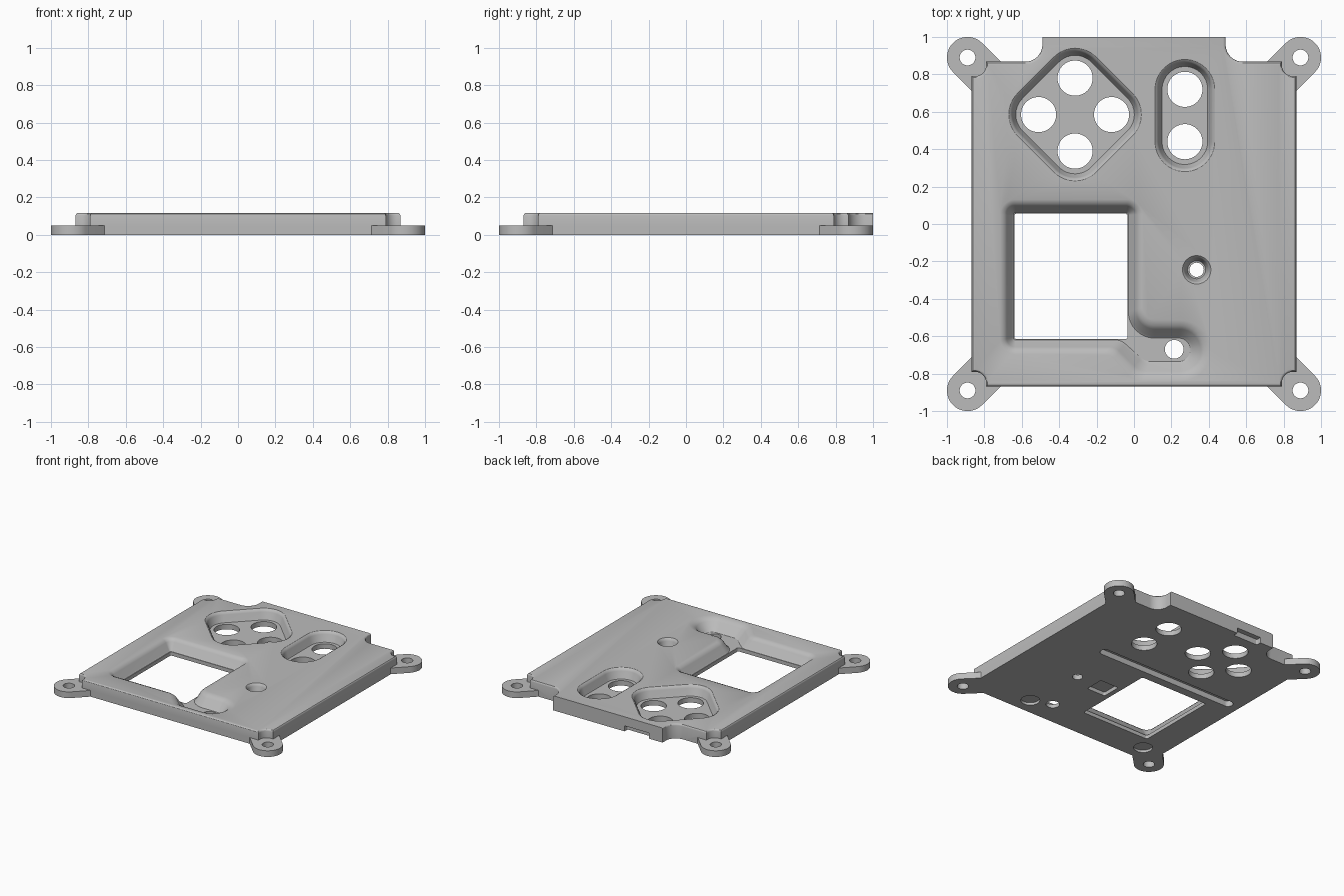
import bpy, bmesh, math
from mathutils import Vector

cube = bpy.data.objects.get("Cube")
if cube:
    bpy.data.objects.remove(cube, do_unlink=True)

TOP, LEG_TOP, FLOOR = 0.118, 0.05, 0.04

grey = bpy.data.materials.new("light_grey")
grey.use_nodes = True
colour = (0.5, 0.5, 0.5, 1)
grey.diffuse_color = colour
grey.node_tree.nodes["Principled BSDF"].inputs["Base Color"].default_value = colour


def rounded(corners, seg=10):
    """Closed outline whose corners (x, y, radius) are replaced by arcs."""
    pts, n = [], len(corners)
    for i, (x, y, r) in enumerate(corners):
        p = Vector((x, y))
        if r == 0:
            pts.append(p)
            continue
        a = (Vector(corners[i - 1][:2]) - p).normalized()
        b = (Vector(corners[(i + 1) % n][:2]) - p).normalized()
        half = a.angle(b) / 2
        centre = p + (a + b).normalized() * (r / math.sin(half))
        start = p + a * (r / math.tan(half)) - centre
        end = p + b * (r / math.tan(half)) - centre
        pts += [centre + start.lerp(end, k / seg).normalized() * r
                for k in range(seg + 1)]
    return pts


def box(x0, x1, y0, y1, r):
    return rounded([(x0, y0, r), (x1, y0, r), (x1, y1, r), (x0, y1, r)])


def diamond(x, y, d, r):
    k = d + r * math.sqrt(2)
    return rounded([(x, y - k, r), (x + k, y, r), (x, y + k, r), (x - k, y, r)])


def circle(x, y, r, n=48):
    return [Vector((x + r * math.cos(2 * math.pi * i / n),
                    y + r * math.sin(2 * math.pi * i / n))) for i in range(n)]


def loft(name, rings, bevel_top=0):
    """Closed solid through rings given as (z, outline), from bottom to top."""
    bm = bmesh.new()
    loops = [[bm.verts.new((p.x, p.y, z)) for p in pts] for z, pts in rings]
    n = len(loops[0])
    for low, high in zip(loops, loops[1:]):
        for i in range(n):
            j = (i + 1) % n
            bm.faces.new((low[i], low[j], high[j], high[i]))
    bm.faces.new(loops[0][::-1])
    cap = bm.faces.new(loops[-1])
    bmesh.ops.recalc_face_normals(bm, faces=bm.faces)
    if bevel_top:
        # the rear edge stays sharp
        rim = [e for e in cap.edges if min(v.co.y for v in e.verts) < 0.99]
        bmesh.ops.bevel(bm, geom=rim, offset=bevel_top, segments=3, profile=0.5,
                        affect='EDGES')
    mesh = bpy.data.meshes.new(name)
    bm.to_mesh(mesh)
    bm.free()
    mesh.materials.append(grey)
    obj = bpy.data.objects.new(name, mesh)
    bpy.context.collection.objects.link(obj)
    return obj


def combine(target, tool, operation='DIFFERENCE'):
    """Apply a boolean and discard the tool."""
    bpy.context.view_layer.objects.active = target
    mod = target.modifiers.new("combine", 'BOOLEAN')
    mod.operation, mod.object, mod.solver = operation, tool, 'EXACT'
    bpy.ops.object.modifier_apply(modifier=mod.name)
    bpy.data.objects.remove(tool, do_unlink=True)


def cut(name, z0, z1, pts):
    combine(plate, loft(name, [(z0, pts), (z1, pts)]))


def pocket(name, floor, low, high):
    """Sunk area with sloped walls and a softened upper rim."""
    steps = [(0, 0), (0.1, 0.12), (0.72, 0.5), (0.9, 0.7), (1, 1), (1.3, 1)]
    rings = [(floor + (TOP - floor) * h, [a.lerp(b, t) for a, b in zip(low, high)])
             for h, t in steps]
    combine(plate, loft(name, rings))


# Main plate: half outline with scalloped corners and a rear tab, then mirrored
S, N, T = 0.868, 0.79, 0.49
half_outline = [(N, -S, 0), (N, -N, 0.06), (S, -N, 0), (S, N, 0), (N, N, 0.06),
                (N, S, 0), (T, S, 0.09), (T, 1, 0)]
outline = rounded(half_outline + [(-x, y, r) for x, y, r in reversed(half_outline)])
plate = loft("cover_plate", [(0, outline), (TOP, outline)], bevel_top=0.014)

# Corner mounting ears
C, R = 0.89, 0.11
for sx in (-1, 1):
    for sy in (-1, 1):
        angle = math.atan2(sy, sx)
        mid = Vector((sx * C, sy * C))
        ear = [mid + R * Vector((math.cos(angle + a), math.sin(angle + a)))
               for a in [math.pi * (k / 24 - 0.5) for k in range(25)]]
        back = Vector((sx, sy)) * 0.2
        ear += [ear[-1] - back, ear[0] - back]
        combine(plate, loft("mounting_ear", [(0, ear), (LEG_TOP, ear)]), 'UNION')
        cut("ear_hole", -0.1, 0.2, circle(mid.x, mid.y, 0.042))

# Diamond pocket with four button holes
DX, DY, D = -0.315, 0.585, 0.195
pocket("diamond_pocket", FLOOR, diamond(DX, DY, D, 0.122), diamond(DX, DY, D, 0.16))
for dx, dy in ((D, 0), (-D, 0), (0, D), (0, -D)):
    cut("button_hole", -0.1, 0.2, circle(DX + dx, DY + dy, 0.094))

# Oblong pocket with two button holes
PX, PY, P = 0.272, 0.58, 0.14


def oblong(r):
    return box(PX - r, PX + r, PY - P - r, PY + P + r, r * 0.999)


pocket("oblong_pocket", FLOOR, oblong(0.122), oblong(0.16))
for dy in (-P, P):
    cut("button_hole", -0.1, 0.2, circle(PX, PY + dy, 0.094))

# Screen recess running into a finger scoop
low = rounded([(-0.645, 0.06, 0.012), (-0.645, -0.62, 0.012), (-0.07, -0.62, 0.08),
               (0.06, -0.735, 0.08), (0.30, -0.735, 0.06), (0.30, -0.61, 0.06),
               (-0.03, -0.61, 0.14), (-0.03, 0.06, 0.012)])
high = rounded([(-0.715, 0.13, 0.08), (-0.715, -0.695, 0.08), (-0.13, -0.695, 0.08),
                (0.0, -0.84, 0.1), (0.41, -0.84, 0.16), (0.41, -0.515, 0.16),
                (0.045, -0.515, 0.07), (0.045, 0.13, 0.08)])
pocket("screen_recess", 0.03, low, high)
cut("screen_opening", -0.1, 0.2, box(-0.64, -0.034, -0.616, 0.056, 0.015))
cut("scoop_hole", -0.1, 0.2, circle(0.215, -0.67, 0.05))

# Small countersunk hole
pocket("countersink", FLOOR, circle(0.335, -0.245, 0.048), circle(0.335, -0.245, 0.076))
cut("small_hole", -0.1, 0.2, circle(0.335, -0.245, 0.038))

# Underside recesses and the notch in the rear wall
cut("long_groove", -0.1, 0.045, box(-0.80, 0.45, 0.125, 0.2, 0.035))
cut("square_recess", -0.1, 0.03, box(0.005, 0.17, -0.33, -0.175, 0.015))
for x in (-0.70, 0.38):
    cut("round_recess", -0.1, 0.02, circle(x, -0.73, 0.07))
cut("rear_notch", -0.1, 0.045, box(-0.37, -0.15, 0.96, 1.1, 0.01))

# Smooth the arcs, keep the edges crisp
bpy.ops.object.select_all(action='DESELECT')
plate.select_set(True)
bpy.context.view_layer.objects.active = plate
bpy.ops.object.shade_smooth_by_angle(angle=math.radians(30))
